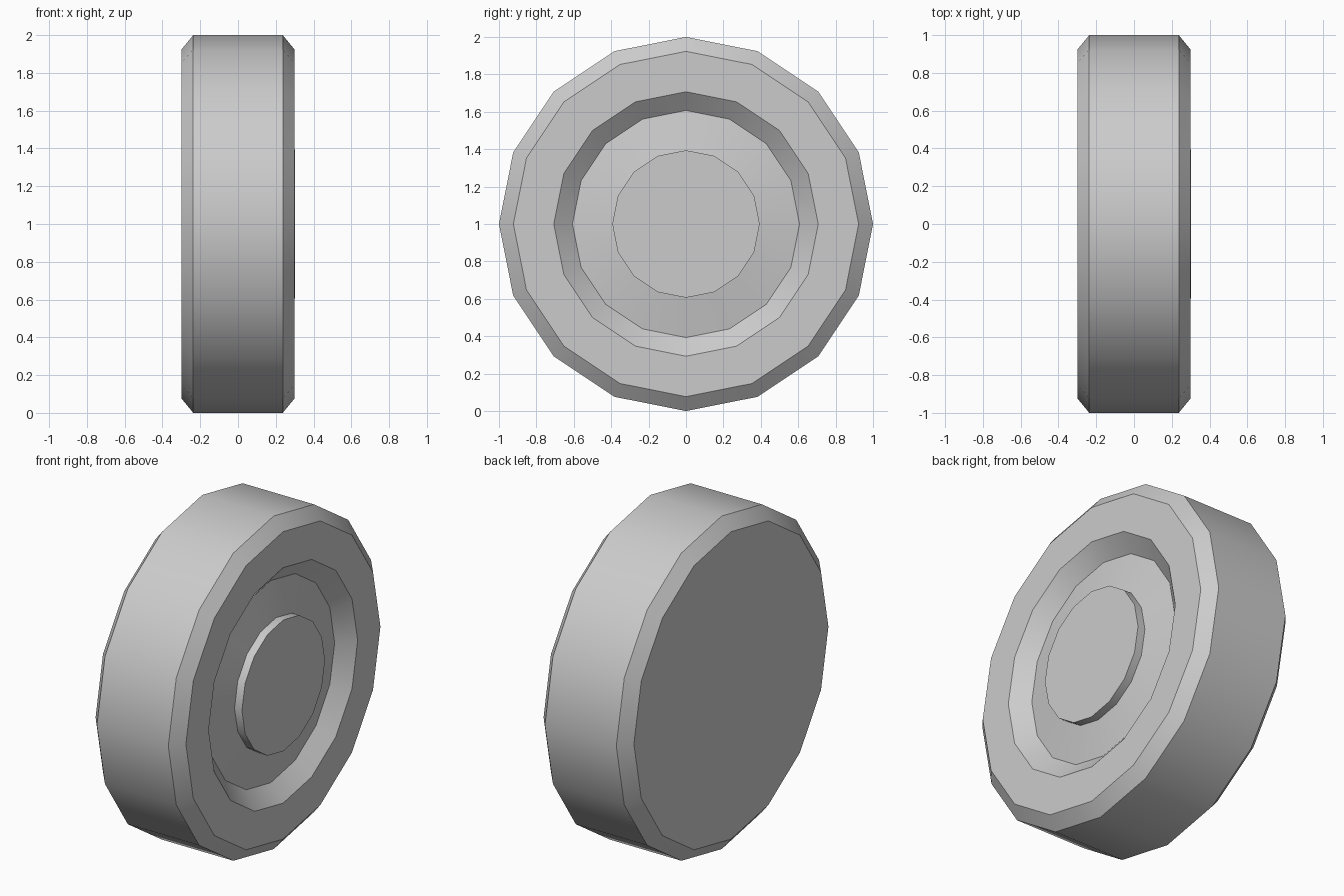
import bpy
import bmesh
import math

if "Cube" in bpy.data.objects:
    bpy.data.objects.remove(bpy.data.objects["Cube"])

SIDES = 16


def lathe_x(name, profile, centre_z):
    """Revolve (x, radius) points around the x axis and cap both ends."""
    me = bpy.data.meshes.new(name)
    bm = bmesh.new()
    rings = []
    for x, r in profile:
        ring = []
        for i in range(SIDES):
            a = 2 * math.pi * i / SIDES
            ring.append(bm.verts.new((x, r * math.cos(a), r * math.sin(a))))
        rings.append(ring)
    for a, b in zip(rings, rings[1:]):
        for i in range(SIDES):
            j = (i + 1) % SIDES
            bm.faces.new((a[i], a[j], b[j], b[i]))
    bm.faces.new(rings[0])
    bm.faces.new(rings[-1])
    bmesh.ops.recalc_face_normals(bm, faces=bm.faces[:])
    bm.to_mesh(me)
    bm.free()
    ob = bpy.data.objects.new(name, me)
    ob.location.z = centre_z
    bpy.context.collection.objects.link(ob)
    bpy.context.view_layer.objects.active = ob
    ob.select_set(True)
    bpy.ops.object.shade_smooth_by_angle(angle=math.radians(30))
    ob.select_set(False)
    return ob


# Wheel: flat back, chamfered tyre, sloped recess and raised hub cap
lathe_x("wheel", [
    (-0.30, 0.923), (-0.237, 1.0),   # back chamfer
    (0.237, 1.0), (0.30, 0.923),     # tread and outer chamfer
    (0.30, 0.707), (0.217, 0.607),   # side wall and recess slope
    (0.253, 0.394), (0.302, 0.394),  # conical dish and hub wall
], 1.0)
